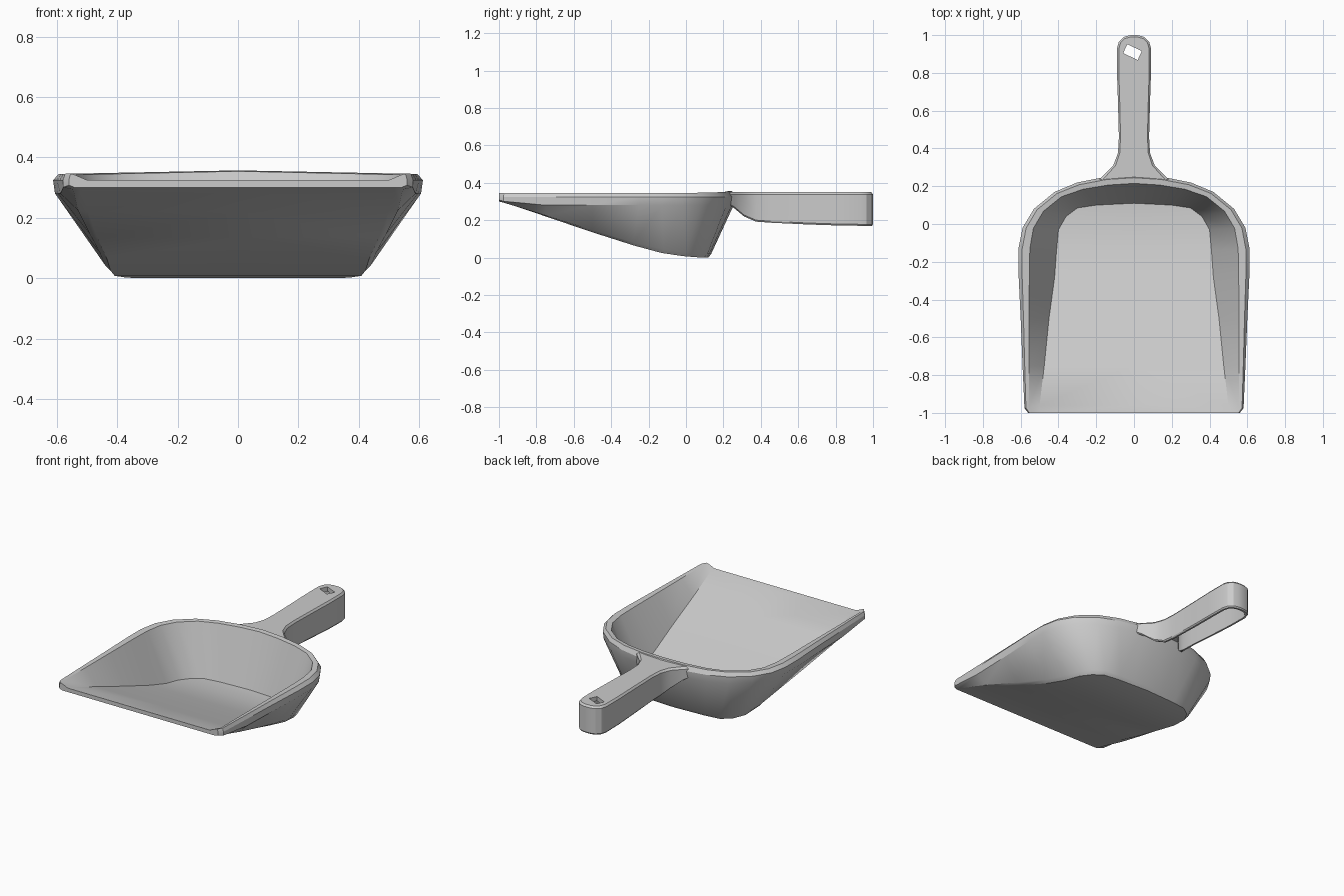
import bpy, bmesh, math
from mathutils import Vector, Matrix

if "Cube" in bpy.data.objects:
    bpy.data.objects.remove(bpy.data.objects["Cube"])


def mix(a, b, t, z):
    """Blend two points in plan and set the height."""
    return Vector((a[0] + (b[0] - a[0]) * t, a[1] + (b[1] - a[1]) * t, z))


def loft_half(name, rows):
    """Each row is a cross-section on the +x side, first and last points are
    joined across to the centre plane, then the half is mirrored in x."""
    bm = bmesh.new()
    grid = [[bm.verts.new(p) for p in row] for row in rows]
    for row in grid:
        for end in (0, -1):
            v = row[end]
            c = v if v.co.x < 1e-5 else bm.verts.new((0, v.co.y, v.co.z))
            row.insert(0, c) if end == 0 else row.append(c)
    for a, b in zip(grid, grid[1:]):
        for j in range(len(a) - 1):
            quad = list(dict.fromkeys((a[j], a[j + 1], b[j + 1], b[j])))
            if len(quad) > 2:
                bm.faces.new(quad)
    bm.faces.new(grid[0])
    bmesh.ops.mirror(bm, geom=bm.verts[:] + bm.edges[:] + bm.faces[:],
                     matrix=Matrix.Identity(4), merge_dist=1e-4, axis='X')
    bmesh.ops.remove_doubles(bm, verts=bm.verts[:], dist=1e-4)
    bmesh.ops.recalc_face_normals(bm, faces=bm.faces[:])
    me = bpy.data.meshes.new(name)
    bm.to_mesh(me)
    bm.free()
    ob = bpy.data.objects.new(name, me)
    bpy.context.collection.objects.link(ob)
    return ob


def smooth(ob):
    bpy.ops.object.select_all(action='DESELECT')
    ob.select_set(True)
    bpy.context.view_layer.objects.active = ob
    bpy.ops.object.shade_smooth_by_angle(angle=math.radians(28))


# Pan: rim outline, underside edge with height, inside floor edge
stations = [
    ((.56, -1.0), (.54, -1.0, .300), (.50, -1.0)),
    ((.58, -.975), (.545, -.975, .293), (.50, -.96)),
    ((.59, -.75), (.53, -.75, .220), (.475, -.75)),
    ((.60, -.50), (.49, -.50, .135), (.45, -.50)),
    ((.612, -.25), (.455, -.28, .065), (.42, -.28)),
    ((.612, -.13), (.44, -.12, .025), (.41, -.14)),
    ((.59, -.02), (.42, .00, .008), (.40, -.03)),
    ((.53, .08), (.38, .07, .002), (.36, .04)),
    ((.42, .17), (.32, .115, 0), (.30, .085)),
    ((.30, .22), (.22, .125, 0), (.20, .10)),
    ((.15, .25), (.10, .13, 0), (.10, .105)),
    ((0, .26), (0, .135, 0), (0, .11)),
]
rows = []
for rim, under, floor in stations:
    z = under[2]
    top = .345 + .012 * max(0, 1 - rim[0] / .62)
    rows.append([
        mix(under, floor, .6, z),                      # underside
        mix(under, rim, 0, z + .02 * (1 - z / .3)),    # rounded lower edge
        mix(rim, under, .04, max(.28, z + .008)),      # lip bottom
        mix(rim, rim, 0, .325),                        # lip side
        mix(rim, floor, .10, top),                     # rim top, outer
        mix(rim, floor, .30, top - .003),              # rim top, inner
        mix(floor, floor, 0, z + .025),                # inside floor
    ])
pan = loft_half("pan", rows)
smooth(pan)

# Handle: hollow channel open underneath, flared where it meets the pan
outline = [(.19, .23, .28), (.16, .26, .262), (.11, .31, .22), (.085, .375, .192),
           (.08, .46, .186), (.085, .65, .177), (.09, .80, .172), (.09, .93, .17),
           (.08, .965, .17), (.055, .99, .17), (.025, .999, .17), (0, 1.0, .17)]


def inset(x, y, d):
    k = 1 - d / .09
    return x * k, .91 + (y - .91) * k if y > .91 else y


rows = []
for x, y, zb in outline:
    rows.append([Vector((*inset(x, y, d), z)) for d, z in (
        (.010, .35), (0, .338), (0, zb + .008), (.006, zb), (.018, zb), (.020, .322))])
handle = loft_half("handle", rows)

# Hanging hole, a slightly turned rectangle
bpy.ops.mesh.primitive_cube_add(size=1, location=(-.008, .91, .33),
                                rotation=(0, 0, math.radians(-25)))
cutter = bpy.context.object
cutter.name = "hole_cutter"
cutter.scale = (.085, .052, .2)
cutter.hide_render = True
mod = handle.modifiers.new("hanging_hole", 'BOOLEAN')
mod.operation = 'DIFFERENCE'
mod.solver = 'EXACT'
mod.object = cutter
bpy.context.view_layer.objects.active = handle
bpy.ops.object.modifier_apply(modifier=mod.name)
bpy.data.objects.remove(cutter)
smooth(handle)
